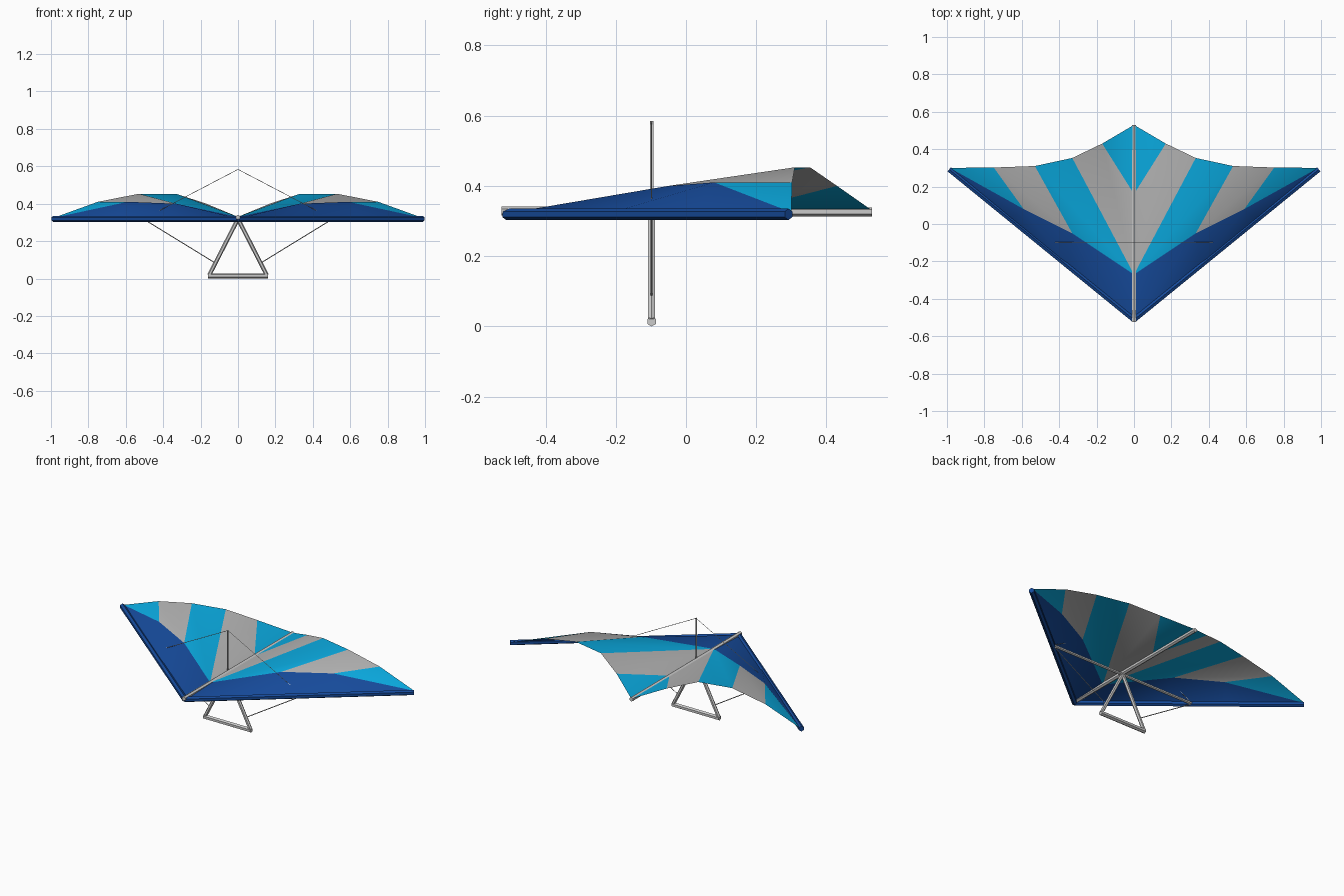
import bpy, bmesh
from mathutils import Vector

if "Cube" in bpy.data.objects:
    bpy.data.objects.remove(bpy.data.objects["Cube"])


def material(name, colour):
    m = bpy.data.materials.new(name)
    m.diffuse_color = (*colour, 1)
    m.use_nodes = True
    m.node_tree.nodes["Principled BSDF"].inputs["Base Color"].default_value = m.diffuse_color
    return m


BLUE = material("dark_blue", (0.008, 0.07, 0.33))
CYAN = material("light_blue", (0.003, 0.40, 0.74))
GREY = material("sail_grey", (0.45, 0.45, 0.45))


def make_object(name, bm):
    mesh = bpy.data.meshes.new(name)
    bm.to_mesh(mesh)
    bm.free()
    ob = bpy.data.objects.new(name, mesh)
    bpy.context.collection.objects.link(ob)
    return ob


def mirror(ob):
    mod = ob.modifiers.new("mirror", 'MIRROR')
    mod.use_clip = True
    mod.merge_threshold = 0.0005


def tube(name, a, b, r, sides=6, mat=None, mirrored=False):
    """Low-poly rod from a to b, with a side corner pointing up or down."""
    a, b = Vector(a), Vector(b)
    d = b - a
    bm = bmesh.new()
    bmesh.ops.create_cone(bm, cap_ends=True, segments=sides, radius1=r,
                          radius2=r, depth=d.length)
    rot = d.to_track_quat('Z', 'Y').to_matrix().to_4x4()
    bm.transform(rot)
    bmesh.ops.translate(bm, verts=bm.verts, vec=(a + b) / 2)
    ob = make_object(name, bm)
    if mat:
        ob.data.materials.append(mat)
    if mirrored:
        mirror(ob)
    return ob


# Sail: one half as a creased sheet, mirrored across the keel
P = {
    'nose': (0, -0.51, 0.322), 'edge1': (0.36, -0.22, 0.322),
    'edge2': (0.66, 0.025, 0.322), 'tip': (0.985, 0.30, 0.325),
    'root': (0, -0.27, 0.33), 'crest1': (0.33, -0.05, 0.40),
    'crest2': (0.59, 0.08, 0.41),
    'keel': (0, 0.16, 0.33), 'tail': (0, 0.53, 0.33),
    'rear1': (0.17, 0.43, 0.40), 'rear2': (0.33, 0.353, 0.453),
    'rear3': (0.53, 0.31, 0.453), 'rear4': (0.75, 0.302, 0.41),
}
PANELS = [
    ('nose edge1 crest1', 0), ('nose crest1 root', 0),
    ('edge1 edge2 crest2 crest1', 0), ('edge2 tip crest2', 0),
    ('crest2 tip rear4', 1), ('crest1 crest2 rear4 rear3', 2),
    ('root crest1 rear3 rear2', 1), ('root rear2 rear1 keel', 2),
    ('keel rear1 tail', 1),
]
bm = bmesh.new()
verts = {k: bm.verts.new(v) for k, v in P.items()}
for names, slot in PANELS:
    f = bm.faces.new([verts[n] for n in names.split()])
    f.material_index = slot
sail = make_object("sail", bm)
for m in (BLUE, CYAN, GREY):
    sail.data.materials.append(m)
mirror(sail)
bpy.context.view_layer.objects.active = sail
sail.select_set(True)
bpy.ops.object.shade_smooth_by_angle(angle=0.6)

# Frame tubes
Y = -0.098
tube("leading_edge", (0, -0.512, 0.319), (0.988, 0.292, 0.319), 0.016, mat=BLUE, mirrored=True)
tube("keel_tube", (0, -0.525, 0.328), (0, 0.53, 0.326), 0.013)
tube("cross_bar", (-0.50, Y, 0.318), (0.50, Y, 0.318), 0.009)

# Triangular control frame
tube("control_bar", (-0.16, Y, 0.014), (0.16, Y, 0.014), 0.014)
tube("control_leg", (0.002, Y, 0.315), (0.154, Y, 0.018), 0.011, mirrored=True)

# Flat king post and thin rigging wires
bm = bmesh.new()
bmesh.ops.create_cube(bm, size=1)
bmesh.ops.scale(bm, verts=bm.verts, vec=(0.002, 0.010, 0.25))
bmesh.ops.translate(bm, verts=bm.verts, vec=(0, Y, 0.46))
make_object("king_post", bm)
tube("upper_wire", (0.001, Y, 0.583), (0.50, Y, 0.322), 0.0015, 4, mirrored=True)
tube("lower_wire", (0.12, Y, 0.082), (0.50, Y, 0.315), 0.0025, 4, mirrored=True)
